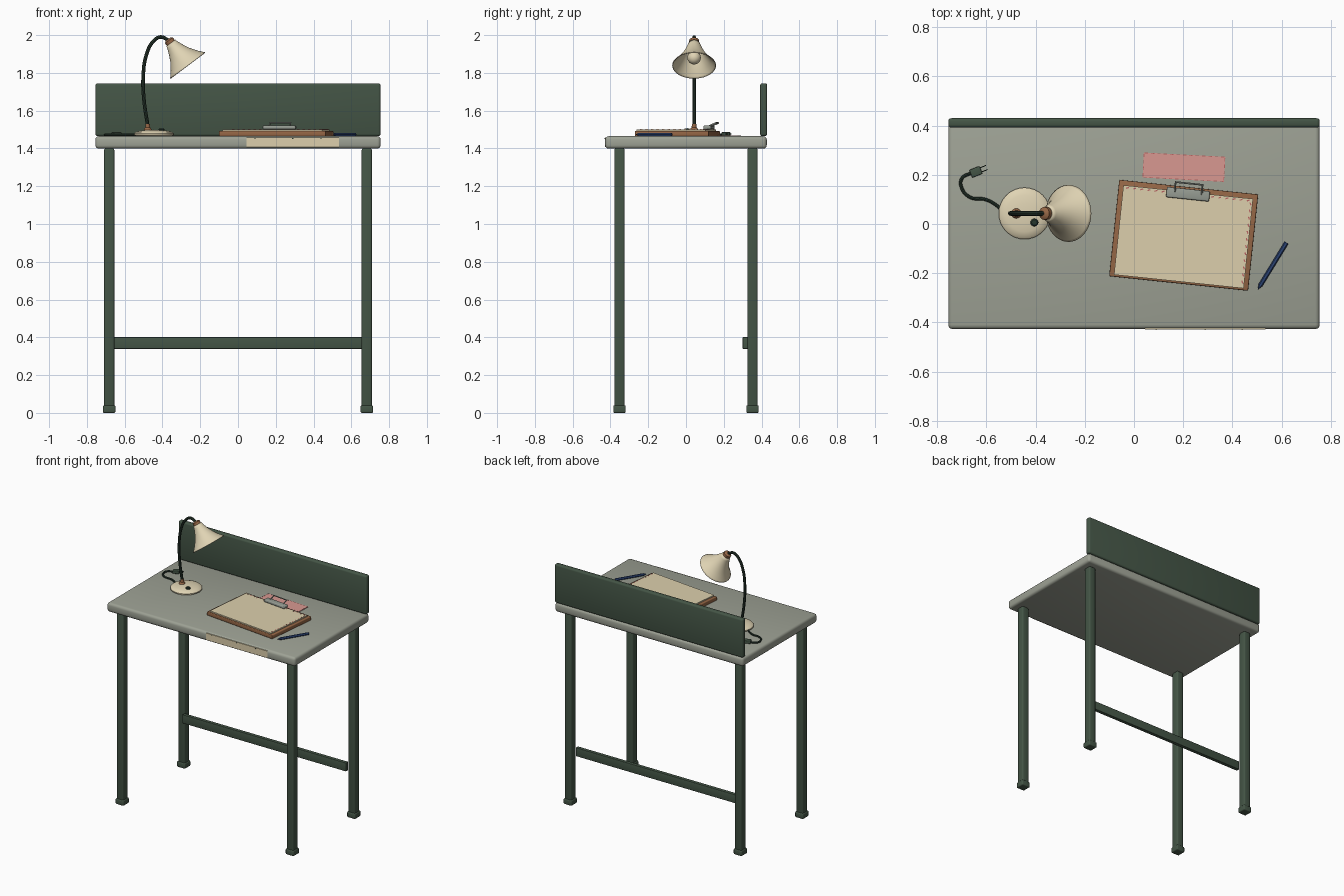
import bpy, bmesh, math
from mathutils import Vector, Matrix

cube = bpy.data.objects.get("Cube")
if cube:
    bpy.data.objects.remove(cube, do_unlink=True)


def material(name, *rgb):
    lin = [(c / 255 / 12.92) if c < 11 else ((c / 255 + 0.055) / 1.055) ** 2.4 for c in rgb]
    m = bpy.data.materials.new(name)
    m.use_nodes = True
    m.diffuse_color = (*lin, 1)
    m.node_tree.nodes["Principled BSDF"].inputs["Base Color"].default_value = (*lin, 1)
    return m


GREEN = material("dark green paint", 68, 85, 70)
GREY = material("grey green top", 158, 162, 149)
CREAM = material("cream enamel", 224, 212, 180)
PAPER = material("paper", 220, 207, 172)
BROWN = material("brown wood", 150, 103, 70)
PINK = material("pink card", 216, 153, 145)
RED = material("dark pink", 185, 100, 98)
BLUE = material("blue pencil paint", 45, 70, 120)
DARK = material("dark cable", 40, 56, 46)
METAL = material("clip metal", 150, 156, 147)

DESK = 1.465  # height of the desk surface


def finish(ob, mat, smooth=True):
    ob.data.materials.append(mat)
    if smooth:
        bpy.ops.object.select_all(action='DESELECT')
        ob.select_set(True)
        bpy.context.view_layer.objects.active = ob
        bpy.ops.object.shade_smooth_by_angle(angle=math.radians(40))
    return ob


def from_bmesh(name, bm, mat):
    bmesh.ops.recalc_face_normals(bm, faces=bm.faces)
    me = bpy.data.meshes.new(name)
    bm.to_mesh(me)
    bm.free()
    ob = bpy.data.objects.new(name, me)
    bpy.context.collection.objects.link(ob)
    return finish(ob, mat)


def box(name, mat, centre, size, bevel=0, turn=0, segments=3):
    bm = bmesh.new()
    bmesh.ops.create_cube(bm, size=1, matrix=Matrix.Diagonal((*size, 1)))
    if bevel:
        bmesh.ops.bevel(bm, geom=bm.edges[:], offset=bevel, segments=segments,
                        profile=0.5, affect='EDGES')
    ob = from_bmesh(name, bm, mat)
    ob.location = centre
    ob.rotation_euler.z = math.radians(turn)
    return ob


def lathe(name, mat, profile, origin, axis=(0, 0, 1), steps=32):
    """Spin (radius, height) points round an axis."""
    bm = bmesh.new()
    verts = [bm.verts.new((r, 0, h)) for r, h in profile]
    edges = [bm.edges.new(pair) for pair in zip(verts, verts[1:])]
    bmesh.ops.spin(bm, geom=verts + edges, cent=(0, 0, 0), axis=(0, 0, 1),
                   angle=math.tau, steps=steps)
    bmesh.ops.remove_doubles(bm, verts=bm.verts, dist=0.0001)
    ob = from_bmesh(name, bm, mat)
    ob.location = origin
    ob.rotation_euler = Vector(axis).to_track_quat('Z', 'Y').to_euler()
    return ob


def tube(name, mat, points, radius, smooth_path=True):
    cu = bpy.data.curves.new(name, 'CURVE')
    cu.dimensions = '3D'
    cu.bevel_depth = radius
    cu.bevel_resolution = 2
    cu.resolution_u = 6
    cu.use_fill_caps = True
    sp = cu.splines.new('BEZIER' if smooth_path else 'POLY')
    pts = sp.bezier_points if smooth_path else sp.points
    pts.add(len(points) - 1)
    for p, co in zip(pts, points):
        if smooth_path:
            p.co = co
            p.handle_left_type = p.handle_right_type = 'AUTO'
        else:
            p.co = (*co, 1)
    ob = bpy.data.objects.new(name, cu)
    bpy.context.collection.objects.link(ob)
    bpy.ops.object.select_all(action='DESELECT')
    ob.select_set(True)
    bpy.context.view_layer.objects.active = ob
    bpy.ops.object.convert(target='MESH')
    ob = bpy.context.object
    ob.data.materials.clear()
    return finish(ob, mat)


# Desk
box("desk_top", GREY, (0, 0, 1.432), (1.51, 0.855, 0.066), 0.018)
box("back_panel", GREEN, (0, 0.411, 1.605), (1.51, 0.038, 0.28), 0.012)
box("front_edge_label", PAPER, (0.29, -0.426, 1.433), (0.49, 0.006, 0.05))
for x in (0.09, 0.29, 0.44):
    box("label_pin", DARK, (x, -0.4295, 1.452), (0.006, 0.003, 0.004))
for x, side in ((-0.682, "right"), (0.682, "left")):
    for y, end in ((-0.352, "front"), (0.352, "back")):
        box(f"{end}_{side}_leg", GREEN, (x, y, 0.715), (0.055, 0.055, 1.37), 0.01)
        box(f"{end}_{side}_foot", GREEN, (x, y, 0.02), (0.066, 0.066, 0.04), 0.007)
box("back_stretcher", GREEN, (0, 0.313, 0.37), (1.312, 0.026, 0.062), 0.003)

# Lamp base, neck and switch
LY = 0.043
lathe("lamp_base", CREAM,
      [(0, 0), (0.095, 0), (0.105, 0.006), (0.105, 0.014), (0.098, 0.021),
       (0.075, 0.028), (0.04, 0.033), (0, 0.034)], (-0.445, LY, DESK))
lathe("lamp_neck", BROWN,
      [(0, 0), (0.021, 0), (0.018, 0.012), (0.013, 0.016), (0.012, 0.035), (0, 0.035)],
      (-0.478, LY, DESK + 0.03), steps=16)
lathe("lamp_switch", DARK,
      [(0, 0), (0.016, 0), (0.016, 0.009), (0.011, 0.014), (0, 0.015)],
      (-0.405, 0.006, DESK + 0.027), steps=16)
tube("lamp_arm", DARK,
     [(-0.478, LY, 1.52), (-0.498, LY, 1.66), (-0.502, LY, 1.78), (-0.485, LY, 1.895),
      (-0.45, LY, 1.965), (-0.41, LY, 1.99), (-0.367, LY, 1.972)], 0.0095)

# Lamp shade, collar and bulb share one tilted axis
axis = Vector((0.6, 0, -0.8))
top = Vector((-0.362, LY, 1.967))
lathe("shade_collar", BROWN,
      [(0, -0.014), (0.015, -0.014), (0.026, -0.006), (0.026, 0.022), (0, 0.022)],
      top, axis, 20)
shade = lathe("lamp_shade", CREAM,
              [(0.025, 0.012), (0.031, 0.03), (0.043, 0.06), (0.061, 0.095),
               (0.085, 0.13), (0.106, 0.154), (0.113, 0.162)], top, axis, 40)
wall = shade.modifiers.new("wall", 'SOLIDIFY')
wall.thickness = 0.004
wall.offset = -1
lathe("bulb", CREAM,
      [(0, 0.02), (0.016, 0.02), (0.018, 0.06)]
      + [(0.036 * math.sin(a), 0.108 - 0.036 * math.cos(a))
         for a in (math.pi * k / 10 for k in range(3, 11))], top, axis, 24)

# Cable and plug
CZ = DESK + 0.007
tube("lamp_cable", DARK,
     [(x, y, CZ) for x, y in ((-0.535, 0.055), (-0.565, 0.08), (-0.605, 0.1),
                              (-0.665, 0.108), (-0.70, 0.145), (-0.70, 0.185),
                              (-0.66, 0.208))], 0.0065)
box("plug", GREEN, (-0.643, 0.212, DESK + 0.011), (0.045, 0.034, 0.022), 0.004, 22)
for off in (-0.009, 0.009):
    box("plug_prong", DARK, (-0.613 - off * 0.37, 0.224 + off * 0.93, DESK + 0.011),
        (0.03, 0.004, 0.006), 0, 22)

# Clipboard: everything is placed in the board's own turned frame
TURN = -6
board = Matrix.Translation((0.202, -0.046, DESK)) @ Matrix.Rotation(math.radians(TURN), 4, 'Z')


def on_board(x, y, z):
    return board @ Vector((x, y, z))


box("clipboard", BROWN, on_board(0, 0, 0.014), (0.568, 0.394, 0.028), 0.005, TURN)
box("paper_sheets", PAPER, on_board(0.0, -0.006, 0.032), (0.53, 0.366, 0.009), 0, TURN)
for k in range(18):
    box("paper_top_stripe", RED, on_board(-0.247 + k * 0.029, 0.168, 0.0368),
        (0.012, 0.005, 0.001), 0, TURN + 25)
for k in range(12):
    box("paper_side_stripe", RED, on_board(0.257, 0.155 - k * 0.029, 0.0368),
        (0.005, 0.012, 0.001), 0, TURN + 25)
box("clip_plate", METAL, on_board(0.0, 0.168, 0.046), (0.176, 0.042, 0.02), 0.006, TURN)
tube("clip_wire", METAL,
     [on_board(*p) for p in ((-0.055, 0.172, 0.052), (-0.055, 0.212, 0.07),
                             (0.055, 0.212, 0.07), (0.055, 0.172, 0.052))], 0.0045, False)

# Card with dashed border
CARD = -3
card = Matrix.Translation((0.203, 0.231, DESK)) @ Matrix.Rotation(math.radians(CARD), 4, 'Z')
box("pink_card", PINK, card @ Vector((0, 0, 0.002)), (0.332, 0.102, 0.004), 0, CARD)
for s in (-1, 1):
    for k in range(13):
        box("card_long_dash", RED, card @ Vector((-0.156 + k * 0.026, s * 0.0495, 0.0043)),
            (0.014, 0.003, 0.0008), 0, CARD)
    for k in range(4):
        box("card_short_dash", RED, card @ Vector((s * 0.1645, -0.039 + k * 0.026, 0.0043)),
            (0.003, 0.014, 0.0008), 0, CARD)

# Pencil with a tapered tip
tip, end = Vector((0.503, -0.267, DESK + 0.009)), Vector((0.62, -0.076, DESK + 0.009))
length = (end - tip).length
lathe("pencil", BLUE, [(0, 0), (0.009, 0.022), (0.009, length), (0, length)],
      tip, end - tip, 6)
